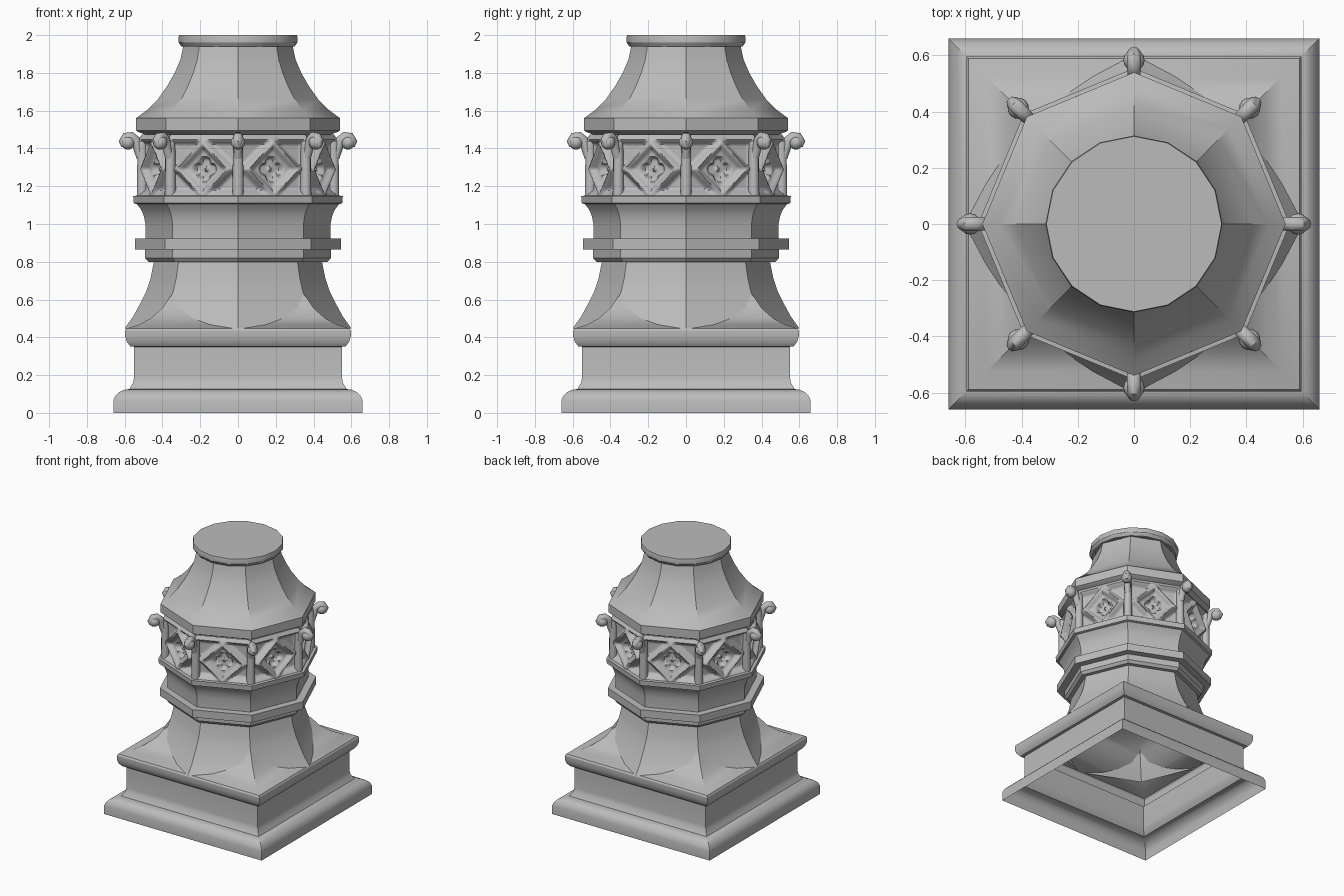
import bpy, bmesh, math
from mathutils import Matrix, Vector

if "Cube" in bpy.data.objects:
    bpy.data.objects.remove(bpy.data.objects["Cube"])

stone = bpy.data.materials.new("grey_stone")
stone.use_nodes = True
stone.diffuse_color = (0.5, 0.5, 0.5, 1)
stone.node_tree.nodes["Principled BSDF"].inputs["Base Color"].default_value = (0.5, 0.5, 0.5, 1)


def finish(name, bm, recalc=True, angle=30):
    if recalc:
        bmesh.ops.recalc_face_normals(bm, faces=bm.faces)
    mesh = bpy.data.meshes.new(name)
    bm.to_mesh(mesh)
    bm.free()
    mesh.materials.append(stone)
    ob = bpy.data.objects.new(name, mesh)
    bpy.context.collection.objects.link(ob)
    bpy.ops.object.select_all(action='DESELECT')
    ob.select_set(True)
    bpy.context.view_layer.objects.active = ob
    bpy.ops.object.shade_smooth_by_angle(angle=math.radians(angle))
    return ob


def turned(name, profile, sides, start=0.0, scale=1.0, close_top=False):
    """Loft an n-sided ring through (radius, height) points."""
    bm = bmesh.new()
    rings = []
    for r, z in profile:
        ring = []
        for i in range(sides):
            a = start + i * math.tau / sides
            ring.append(bm.verts.new((r * scale * math.cos(a), r * scale * math.sin(a), z)))
        rings.append(ring)
    for low, high in zip(rings, rings[1:]):
        for i in range(sides):
            j = (i + 1) % sides
            bm.faces.new((low[i], low[j], high[j], high[i]))
    if close_top:
        bm.faces.new(rings[-1])
    return finish(name, bm, recalc=False)


# Square plinth, open underneath
ROOT2 = math.sqrt(2)
turned("square_plinth", [
    (.66, 0), (.66, .065), (.65, .09), (.63, .11), (.6, .123), (.575, .126), (.57, .135),
    (.555, .16), (.55, .19), (.55, .35), (.57, .352), (.588, .375), (.597, .405),
    (.597, .435), (.59, .447)], 4, math.pi / 4, ROOT2)

# Concave hipped shoulder of the plinth
turned("plinth_shoulder", [
    (.59, .447), (.525, .467), (.46, .502), (.4, .555), (.36, .615), (.3, .66), (.001, .73)],
    4, math.pi / 4, ROOT2)

# Octagonal flared foot and moulded waist
turned("flared_foot", [
    (.6, .447), (.555, .51), (.52, .575), (.485, .645), (.462, .715), (.445, .8)], 8)
turned("waist_mouldings", [
    (.445, .8), (.475, .8), (.492, .82), (.492, .865), (.545, .865), (.545, .922),
    (.49, .922), (.49, 1.0), (.498, 1.04), (.512, 1.075), (.535, 1.105), (.552, 1.11),
    (.555, 1.148), (.5, 1.155)], 8)

# Octagonal neck with its collar, and the round cap
turned("flared_neck", [
    (.48, 1.47), (.53, 1.488), (.54, 1.495), (.54, 1.56), (.48, 1.605), (.425, 1.66),
    (.375, 1.73), (.335, 1.8), (.305, 1.87), (.29, 1.94)], 8)
turned("round_cap", [
    (.28, 1.94), (.3, 1.94), (.315, 1.962), (.315, 1.985), (.312, 2)], 16, close_top=True)


# Carved panels: a raised diamond frame around a sunk quatrefoil
MID, HALF_W, LOW, HIGH = 1.29, .2, 1.15, 1.475


def smooth(a, b, x):
    t = min(1, max(0, (x - a) / (b - a)))
    return t * t * (3 - 2 * t)


def relief(u, z):
    v = z - MID
    d = abs(u) / .15 + abs(v) / .14
    border = min(HALF_W - abs(u), z - LOW, HIGH - .02 - z)
    spandrel = -.04 * smooth(0, .3, d - 1) * smooth(0, .04, border)
    bowl = -.028 * smooth(0, .3, .95 - d)
    lobe = min(math.hypot(u - a, v - b) for a, b in
               ((.034, 0), (-.034, 0), (0, .034), (0, -.034)))
    foil = -.035 * smooth(0, .012, .034 - lobe)
    rim = .006 * smooth(.2, 0, abs(d - 1))
    return spandrel + bowl + foil + rim - .025 * smooth(1.435, HIGH, z)


def carved_panel(index):
    bm = bmesh.new()
    cols, rows = 44, 36
    grid = [[bm.verts.new((.493 + relief(u, z), u, z))
             for u in (HALF_W * (2 * c / cols - 1) for c in range(cols + 1))]
            for z in (LOW + (HIGH - LOW) * r / rows for r in range(rows + 1))]
    for r in range(rows):
        for c in range(cols):
            bm.faces.new((grid[r][c], grid[r][c + 1], grid[r + 1][c + 1], grid[r + 1][c]))
    turn = Matrix.Rotation((index + .5) * math.tau / 8, 4, 'Z')
    bmesh.ops.transform(bm, matrix=turn, verts=bm.verts)
    finish(f"carved_panel_{index + 1}", bm, recalc=False, angle=50)


# Corner posts, each topped by an outward curling crocket
def corner_post(index):
    bm = bmesh.new()
    bmesh.ops.create_cone(bm, cap_ends=True, segments=10, radius1=.03, radius2=.026,
                          depth=.29, matrix=Matrix.Translation((.507, 0, 1.295)))
    bmesh.ops.create_uvsphere(bm, u_segments=14, v_segments=10, radius=.038,
                              matrix=Matrix.Translation((.583, 0, 1.432)))
    # the curl is a tube swept along an arc in the radial plane
    path = [(.515, 1.35, .022), (.53, 1.4, .024), (.542, 1.445, .025), (.565, 1.462, .026),
            (.592, 1.458, .027), (.608, 1.435, .024), (.6, 1.412, .018)]
    rings = []
    for k, (x, z, r) in enumerate(path):
        a, b = path[max(k - 1, 0)], path[min(k + 1, len(path) - 1)]
        along = Vector((b[0] - a[0], 0, b[1] - a[1])).normalized()
        side = along.cross(Vector((0, 1, 0)))
        rings.append([bm.verts.new(Vector((x, 0, z)) + r * (
            side * math.cos(t) + Vector((0, 1, 0)) * math.sin(t)))
            for t in (i * math.tau / 10 for i in range(10))])
    for p, q in zip(rings, rings[1:]):
        for i in range(10):
            j = (i + 1) % 10
            bm.faces.new((p[i], p[j], q[j], q[i]))
    bm.faces.new(rings[0])
    bm.faces.new(rings[-1])
    bmesh.ops.transform(bm, matrix=Matrix.Rotation(index * math.tau / 8, 4, 'Z'), verts=bm.verts)
    finish(f"corner_post_{index + 1}", bm, angle=45)


for n in range(8):
    carved_panel(n)
    corner_post(n)
